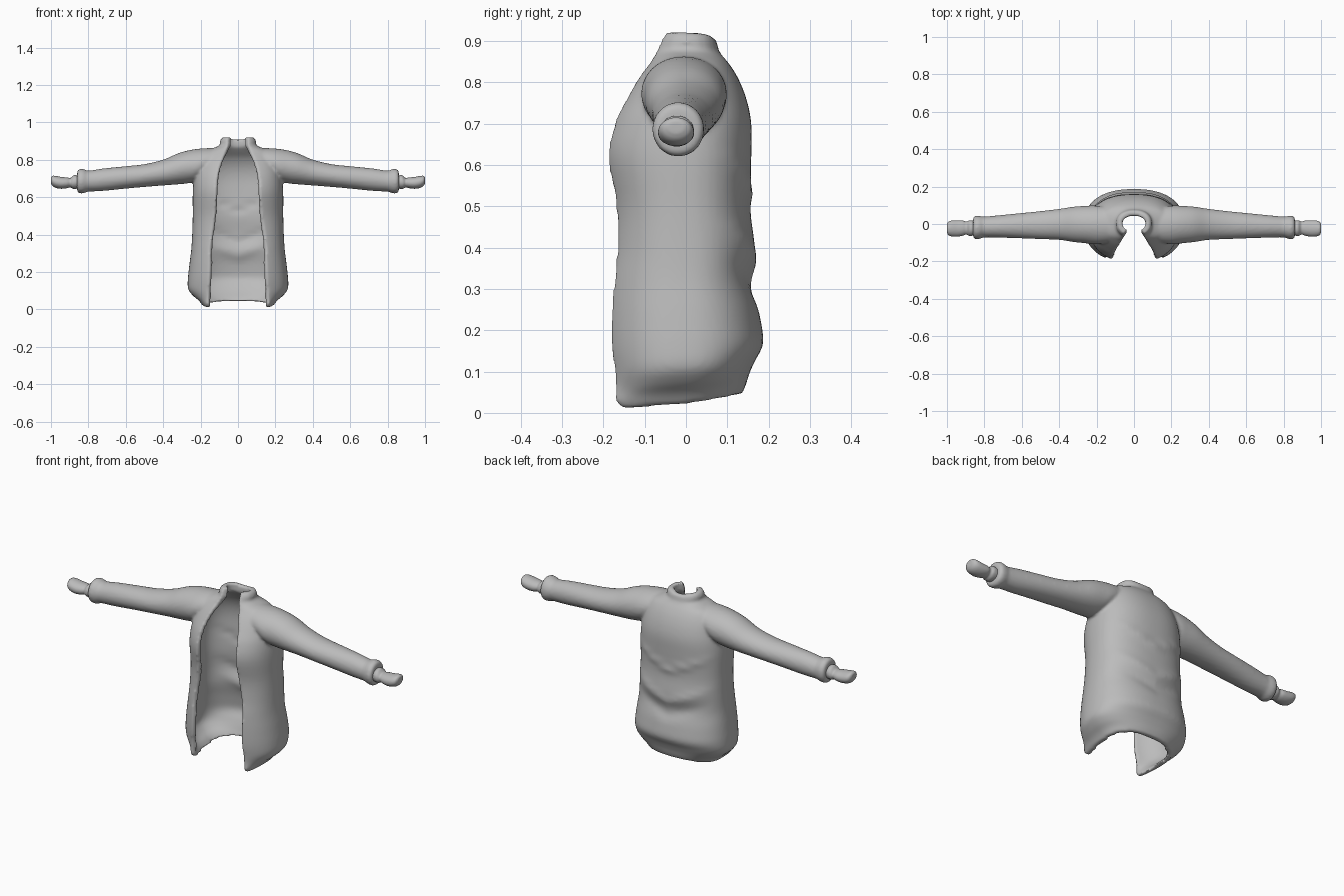
import bpy, bmesh, math

cube = bpy.data.objects.get("Cube")
if cube:
    bpy.data.objects.remove(cube)

grey = bpy.data.materials.new("soft_grey")
grey.use_nodes = True
grey.diffuse_color = (0.5, 0.5, 0.5, 1)
grey.node_tree.nodes["Principled BSDF"].inputs["Base Color"].default_value = (0.5, 0.5, 0.5, 1)


def refine(rows, steps):
    """Smooth spline through table rows."""
    out = []
    for i in range(len(rows) - 1):
        a, b, c, d = (rows[max(0, min(len(rows) - 1, i + k))] for k in (-1, 0, 1, 2))
        for s in range(steps):
            u = s / steps
            out.append([q + 0.5 * u * (r - p + u * (2 * p - 5 * q + 4 * r - e
                        + u * (3 * (q - r) + e - p)))
                        for p, q, r, e in zip(a, b, c, d)])
    return out + [list(rows[-1])]


def loft(bm, rings):
    """Closed skin over rings of equal point count."""
    vs = [[bm.verts.new(p) for p in ring] for ring in rings]
    n = len(vs[0])
    for a, b in zip(vs, vs[1:]):
        for i in range(n):
            j = (i + 1) % n
            bm.faces.new((a[i], a[j], b[j], b[i]))
    bm.faces.new(vs[0][::-1])
    bm.faces.new(vs[-1])


def finish(bm, name, voxel, smooth):
    """Fuse the lofts into one soft surface."""
    bmesh.ops.recalc_face_normals(bm, faces=bm.faces[:])
    bmesh.ops.triangulate(bm, faces=bm.faces[:])
    mesh = bpy.data.meshes.new(name)
    bm.to_mesh(mesh)
    bm.free()
    mesh.materials.append(grey)
    ob = bpy.data.objects.new(name, mesh)
    bpy.context.collection.objects.link(ob)
    rm = ob.modifiers.new("fuse", 'REMESH')
    rm.mode = 'VOXEL'
    rm.voxel_size = voxel
    rm.use_smooth_shade = True
    sm = ob.modifiers.new("soften", 'SMOOTH')
    sm.factor = 0.5
    sm.iterations = smooth
    return ob


def bump(v, centre, width):
    return math.exp(-((v - centre) / width) ** 2)


def tube_ring(row, side, n=32):
    """Sleeve or hand ring, sheared so its top can reach toward the neck."""
    x, y, z, ry, rz, shear = row
    return [(side * (x - shear * math.cos(a)), y + ry * math.sin(a), z + rz * math.cos(a))
            for a in (2 * math.pi * i / n for i in range(n))]


# height, half width, opening half width, front y, back y, wall
BODY = [
    (0.0, .19, .165, -.178, .135, .025),
    (.03, .21, .165, -.175, .145, .025),
    (.06, .242, .16, -.172, .152, .025),
    (.1, .267, .157, -.175, .165, .025),
    (.16, .268, .153, -.182, .187, .025),
    (.24, .26, .15, -.182, .178, .025),
    (.32, .25, .15, -.175, .16, .025),
    (.4, .245, .14, -.168, .166, .025),
    (.5, .242, .125, -.17, .155, .025),
    (.62, .242, .118, -.189, .158, .025),
    (.7, .235, .113, -.174, .158, .025),
    (.76, .222, .1, -.145, .146, .025),
    (.81, .205, .08, -.116, .126, .03),
    (.845, .18, .065, -.09, .104, .04),
    (.866, .125, .058, -.078, .086, .04),
    (.88, .096, .054, -.07, .078, .035),
    (.9, .097, .054, -.062, .077, .033),
    (.92, .085, .052, -.052, .07, .026),
]


def body_ring(row, n=60):
    """C-shaped wall section, open at the front."""
    z, w, ex, yf, yb, wall = row
    e = 0.86
    t0 = math.asin(min(0.95, ex / w) ** (1 / e))
    df = -yf / math.cos(t0) ** e
    if z < 0.06:
        df = min(df, 0.27)
    outer, inner = [], []
    for i in range(n + 1):
        t = t0 + (2 * math.pi - 2 * t0) * i / n
        s, c = math.sin(t), math.cos(t)
        depth = df if c > 0 else yb
        back = max(0, -c)
        lift = 0.045 * (1 - c) / 2 * max(0, 1 - z / 0.2)
        if z > 0.88:
            lift = -0.012 * back ** 4
        # sagging cloth folds across the back
        sag = z - 0.1 * abs(s)
        fold = 0.007 * back * (bump(sag, .36, .025) - bump(sag, .29, .03) + bump(sag, .53, .02))
        for k, pts in ((0, outer), (wall, inner)):
            x = (w - k) * math.copysign(abs(s) ** e, s)
            y = -(depth - k + fold) * math.copysign(abs(c) ** e, c)
            pts.append((x, y, z + lift))
    return outer + inner[::-1]


# x, y, z, y radius, z radius, shear
SLEEVE = [
    (.165, -.005, .782, .098, .082, .055),
    (.21, -.005, .772, .104, .09, .03),
    (.26, -.003, .764, .1, .09, .01),
    (.32, -.002, .752, .095, .083, 0),
    (.4, -.002, .732, .083, .069, 0),
    (.5, -.006, .716, .075, .061, 0),
    (.6, -.009, .706, .068, .06, 0),
    (.72, -.013, .694, .06, .06, 0),
    (.8, -.016, .686, .056, .056, 0),
    (.822, -.018, .686, .061, .064, 0),
    (.845, -.019, .686, .063, .066, 0),
    (.86, -.02, .685, .054, .056, 0),
]

jacket = bmesh.new()
loft(jacket, [body_ring(r) for r in refine(BODY, 4)])
for side in (1, -1):
    loft(jacket, [tube_ring(r, side) for r in refine(SLEEVE, 4)])
finish(jacket, "jacket", 0.008, 6)

# Closed mitten-like hands with a wrist step and rounded fingertips
HAND = [
    (.84, -.022, .68, .038, .03, 0),
    (.872, -.022, .682, .042, .038, 0),
    (.885, -.022, .679, .041, .033, 0),
    (.896, -.022, .678, .034, .025, 0),
    (.915, -.022, .677, .041, .029, 0),
    (.945, -.024, .677, .044, .032, 0),
    (.975, -.024, .682, .043, .032, 0),
    (.993, -.024, .688, .036, .027, 0),
    (1.001, -.024, .692, .02, .015, 0),
]
for side, name in ((1, "left_hand"), (-1, "right_hand")):
    hand = bmesh.new()
    loft(hand, [tube_ring(r, side) for r in refine(HAND, 3)])
    finish(hand, name, 0.005, 3)
